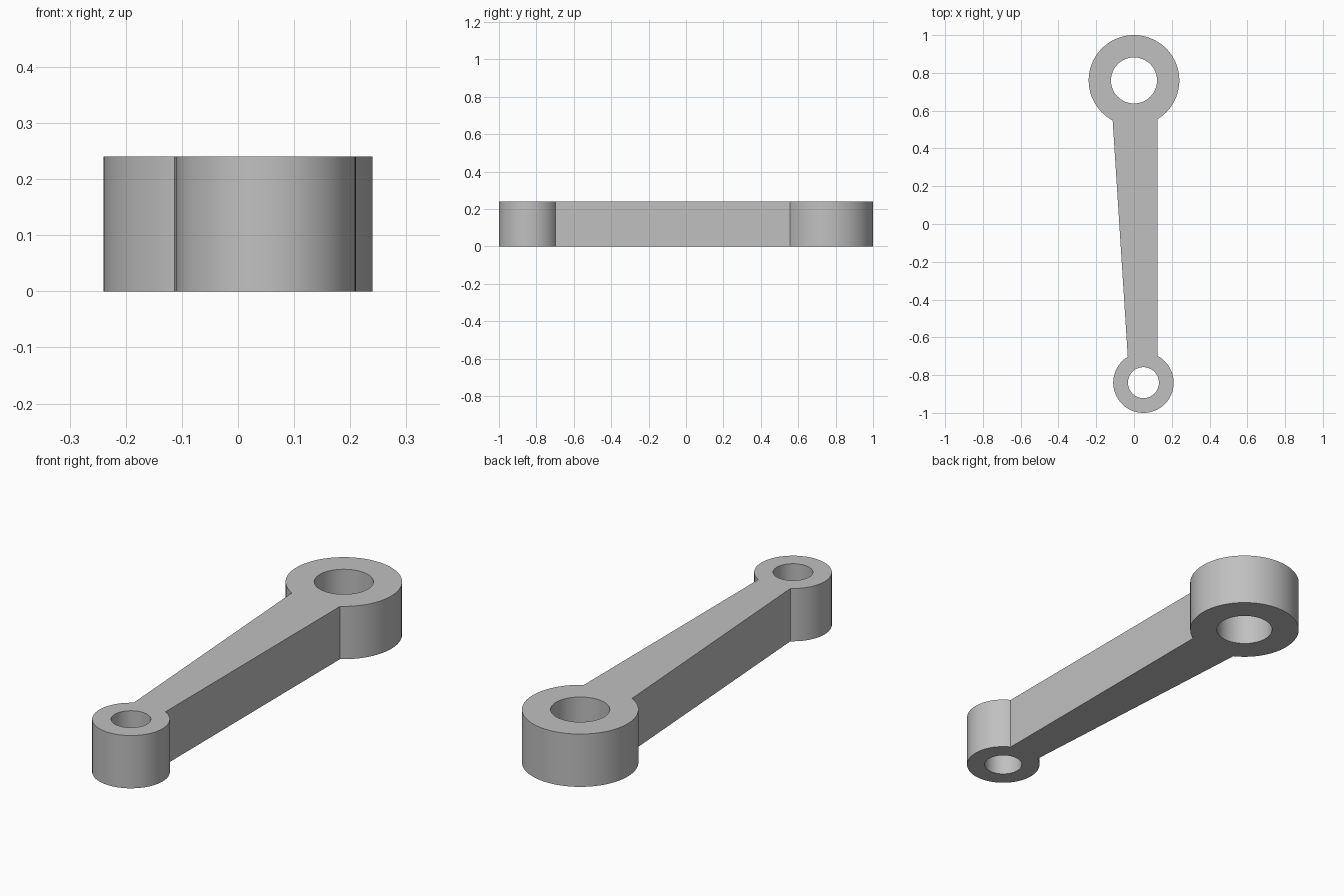
import bpy
import bmesh
from math import atan2, cos, radians, sin, tau
from mathutils import Vector

cube = bpy.data.objects.get("Cube")
if cube:
    bpy.data.objects.remove(cube, do_unlink=True)

HEIGHT = 0.24
BIG, BIG_R, BIG_HOLE = Vector((0, 0.76)), 0.24, 0.122
SMALL, SMALL_R, SMALL_HOLE = Vector((0.05, -0.84)), 0.16, 0.082

# Corners where the tapered arm meets the two end bosses
big_right, big_left = Vector((0.125, 0.555)), Vector((-0.113, 0.548))
small_left, small_right = Vector((-0.033, -0.703)), Vector((0.125, -0.699))


def arc(center, radius, start, end, steps):
    """Counterclockwise points from the start corner round to the end corner."""
    a = atan2(start.y - center.y, start.x - center.x)
    b = atan2(end.y - center.y, end.x - center.x)
    if b <= a:
        b += tau
    angles = [a + (b - a) * i / steps for i in range(steps + 1)]
    return [(center.x + radius * cos(t), center.y + radius * sin(t)) for t in angles]


def circle(center, radius, steps=64):
    return [(center.x + radius * cos(tau * i / steps),
             center.y + radius * sin(tau * i / steps)) for i in range(steps)]


def add_loop(bm, points):
    verts = [bm.verts.new((x, y, 0)) for x, y in points]
    return [bm.edges.new((v, verts[i - 1])) for i, v in enumerate(verts)]


# Outline of both bosses and the arm, with the two bores
outline = (arc(BIG, BIG_R, big_right, big_left, 64)
           + arc(SMALL, SMALL_R, small_left, small_right, 64))
bm = bmesh.new()
edges = []
for loop in (outline, circle(BIG, BIG_HOLE), circle(SMALL, SMALL_HOLE)):
    edges += add_loop(bm, loop)
bmesh.ops.triangle_fill(bm, edges=edges, use_beauty=True, use_dissolve=False)

# Extrude the flat plate to full thickness
result = bmesh.ops.extrude_face_region(bm, geom=bm.faces[:], use_keep_orig=True)
top = [g for g in result["geom"] if isinstance(g, bmesh.types.BMVert)]
bmesh.ops.translate(bm, verts=top, vec=(0, 0, HEIGHT))
bmesh.ops.recalc_face_normals(bm, faces=bm.faces[:])

mesh = bpy.data.meshes.new("lever_arm")
bm.to_mesh(mesh)
bm.free()
lever = bpy.data.objects.new("lever_arm", mesh)
bpy.context.collection.objects.link(lever)

# Plain grey metal
grey = bpy.data.materials.new("plain_grey")
grey.use_nodes = True
colour = (0.53, 0.53, 0.53, 1)
grey.diffuse_color = colour
grey.node_tree.nodes["Principled BSDF"].inputs["Base Color"].default_value = colour
mesh.materials.append(grey)

# Smooth round walls, crisp rims and corners
bpy.ops.object.select_all(action="DESELECT")
lever.select_set(True)
bpy.context.view_layer.objects.active = lever
bpy.ops.object.shade_smooth_by_angle(angle=radians(25))
